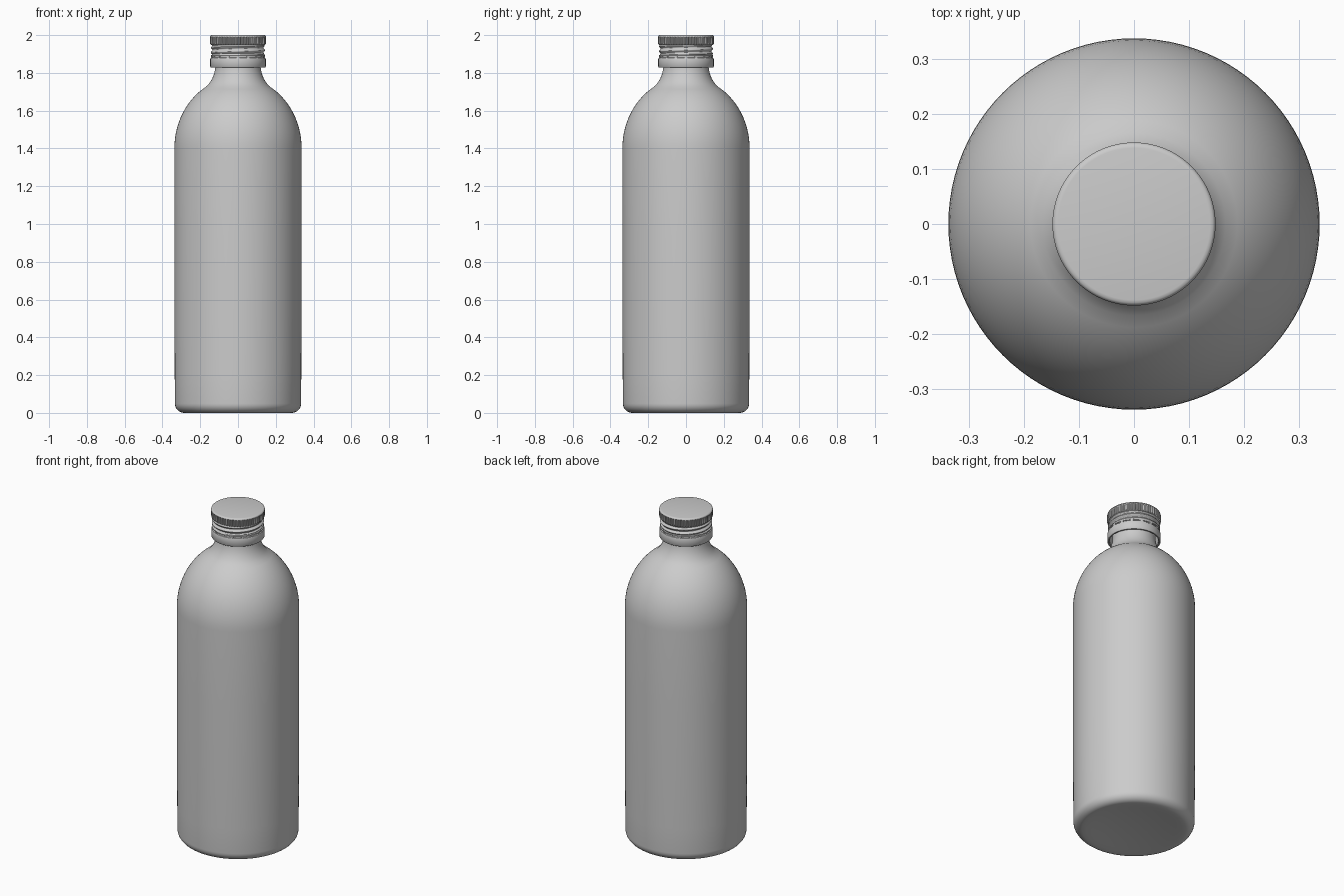
import bpy, bmesh
from math import sin, cos, pi, radians

if "Cube" in bpy.data.objects:
    bpy.data.objects.remove(bpy.data.objects["Cube"])


def lathe(name, rows, radius, segs, angle):
    """Rings from bottom to top; radius(row, k) gives the radius. Rows with r = 0 become poles."""
    bm = bmesh.new()
    rings = []
    for row in rows:
        if row[0] == 0:
            rings.append([bm.verts.new((0, 0, row[1]))] * segs)
            continue
        ring = []
        for k in range(segs):
            a = 2 * pi * k / segs
            r = radius(row, k)
            ring.append(bm.verts.new((r * cos(a), r * sin(a), row[1])))
        rings.append(ring)
    for lo, hi in zip(rings, rings[1:]):
        for k in range(segs):
            n = (k + 1) % segs
            quad = list(dict.fromkeys((lo[k], lo[n], hi[n], hi[k])))
            bm.faces.new(quad)
    bmesh.ops.recalc_face_normals(bm, faces=bm.faces)
    mesh = bpy.data.meshes.new(name)
    bm.to_mesh(mesh)
    bm.free()
    ob = bpy.data.objects.new(name, mesh)
    bpy.context.collection.objects.link(ob)
    bpy.context.view_layer.objects.active = ob
    ob.select_set(True)
    bpy.ops.object.shade_smooth_by_angle(angle=radians(angle))
    ob.select_set(False)
    return ob


# Bottle body: shallow hollow base, rounded heel, straight wall, elliptical shoulder, neck
R = 0.337
body = [(0, 0.02), (0.09, 0.018), (0.17, 0.012), (0.23, 0.005), (0.265, 0.001)]
for i in range(9):
    t = pi / 2 * i / 8
    body.append((0.285 + 0.049 * sin(t), 0.05 - 0.05 * cos(t)))
body += [(0.335, 0.2), (R, 0.5), (R, 0.95)]
for i in range(15):
    t = radians(60.5) * i / 14
    body.append((R * cos(t), 1.4 + 0.378 * sin(t)))
body += [(0.15, 1.748), (0.138, 1.767), (0.129, 1.788), (0.123, 1.81), (0.12, 1.83),
         (0.119, 1.86), (0.119, 1.955), (0.112, 1.962), (0, 1.962)]
lathe("bottle_body", body, lambda row, k: row[0], 96, 40)

# Screw cap: rows are (radius, z, kind)
SEGS = 240
cap = [(0, 1.968, ""), (0.125, 1.968, ""), (0.125, 1.9, ""), (0.134, 1.885, ""),
       (0.134, 1.832, ""), (0.137, 1.829, ""), (0.144, 1.829, ""), (0.147, 1.833, ""),
       (0.147, 1.874, ""), (0.145, 1.879, ""), (0.139, 1.881, ""), (0.138, 1.886, ""),
       (0.143, 1.888, ""), (0.144, 1.892, "")]
cap += [(0.139, 1.895 + 0.052 * i / 20, "thread") for i in range(21)]
cap += [(0.143, 1.949, ""), (0.147, 1.953, "knurl"), (0.148, 1.957, "knurl"),
        (0.148, 1.986, "knurl"), (0.148, 1.991, ""), (0.1465, 1.996, ""),
        (0.143, 1.999, ""), (0.138, 2.0, ""), (0, 2.0, "")]


def cap_radius(row, k):
    r, z, kind = row
    if kind == "thread":
        # Rolled helical thread that fades out at both ends
        fade = min(1, (z - 1.895) / 0.008, (1.947 - z) / 0.008)
        return r + 0.005 * fade * cos(2 * pi * ((z - 1.895) / 0.026 - k / SEGS))
    if kind == "knurl":
        # Grip ridges
        return r - (0.005 if k % 4 < 2 else 0)
    return r


lathe("screw_cap", cap, cap_radius, SEGS, 40)

# Tamper bridges joining the cap to its lower ring
bm = bmesh.new()
for i in range(16):
    a = 2 * pi * i / 16
    geom = bmesh.ops.create_cube(bm, size=1)["verts"]
    for v in geom:
        x, y, z = v.co.x * 0.008 + 0.14, v.co.y * 0.014, v.co.z * 0.012 + 1.883
        v.co = (x * cos(a) - y * sin(a), x * sin(a) + y * cos(a), z)
mesh = bpy.data.meshes.new("tamper_bridges")
bm.to_mesh(mesh)
bm.free()
bpy.context.collection.objects.link(bpy.data.objects.new("tamper_bridges", mesh))
